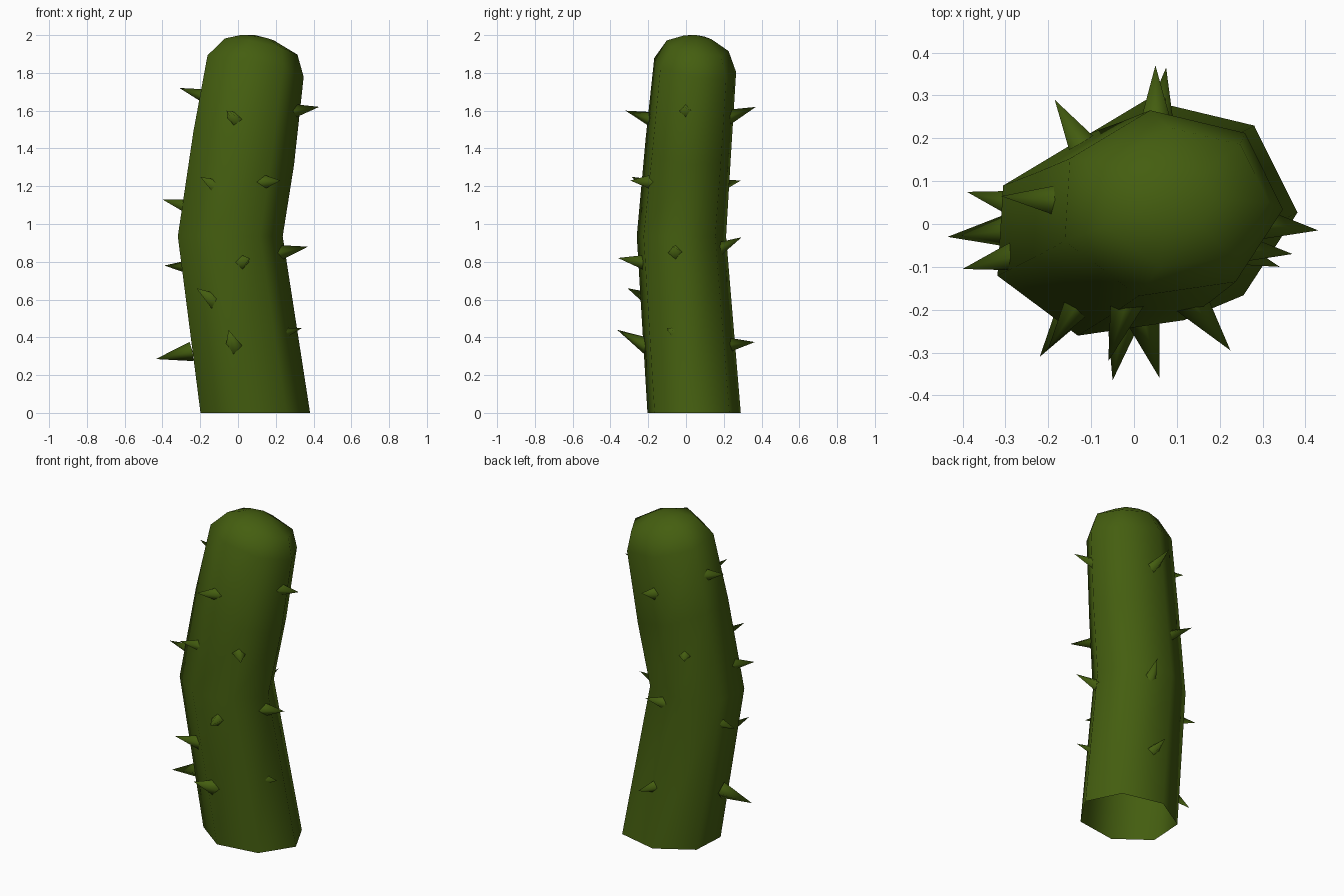
import bpy, bmesh, math
from mathutils import Vector, Matrix

cube = bpy.data.objects.get("Cube")
if cube:
    bpy.data.objects.remove(cube, do_unlink=True)

SIDES = 7
START = math.radians(-3)
FLATTEN = 0.84  # depth of the stem relative to its width

green = bpy.data.materials.new("cactus_green")
green.use_nodes = True
colour = (0.058, 0.112, 0.005, 1)
green.diffuse_color = colour
bsdf = green.node_tree.nodes["Principled BSDF"]
bsdf.inputs["Base Color"].default_value = colour
bsdf.inputs["Roughness"].default_value = 0.8


def finish(name, bm):
    """Turn a bmesh into a smooth green object."""
    mesh = bpy.data.meshes.new(name)
    for face in bm.faces:
        face.smooth = True
    bm.to_mesh(mesh)
    bm.free()
    mesh.materials.append(green)
    obj = bpy.data.objects.new(name, mesh)
    bpy.context.collection.objects.link(obj)
    return obj


# Stem sections: centre, radius, slope of the section along x and y
sections = [
    (Vector((0.08, 0.04, 0)), 0.302, 0, 0),
    (Vector((-0.052, -0.027, 0.935)), 0.289, 0, 0),
    (Vector((0.02, 0.01, 1.40)), 0.277, -0.32, -0.12),
    (Vector((0.083, 0.046, 1.83)), 0.265, -0.2, -0.16),
    (Vector((0.115, 0.06, 1.935)), 0.2, -0.2, -0.16),
    (Vector((0.1, 0.06, 1.985)), 0.09, -0.15, -0.12),
]


def axis_point(z):
    """Centre of the stem at a height."""
    for (a, *_), (b, *_) in zip(sections, sections[1:]):
        if z <= b.z:
            return a.lerp(b, (z - a.z) / (b.z - a.z))
    return sections[-1][0].copy()


# Bent stem, open underneath, with a rounded top
bm = bmesh.new()
rings = []
for centre, radius, slope_x, slope_y in sections:
    ring = []
    for i in range(SIDES):
        angle = START + math.tau * i / SIDES
        x = radius * math.cos(angle)
        y = radius * FLATTEN * math.sin(angle)
        ring.append(bm.verts.new(centre + Vector((x, y, x * slope_x + y * slope_y))))
    rings.append(ring)
for low, high in zip(rings, rings[1:]):
    for i in range(SIDES):
        j = (i + 1) % SIDES
        bm.faces.new((low[i], low[j], high[j], high[i]))
apex = bm.verts.new((0.09, 0.055, 2.0))
for i in range(SIDES):
    bm.faces.new((rings[-1][i], rings[-1][(i + 1) % SIDES], apex))
finish("stem", bm)

# Spines: tip position and how far the root lies below the tip
spines = {
    "right": [(-0.31, 0.065, 1.72, 0.06), (-0.40, -0.105, 1.13, 0.05),
              (-0.39, 0.075, 0.78, 0.01), (-0.435, -0.03, 0.285, -0.04)],
    "left": [(0.43, -0.015, 1.62, 0.03), (0.37, -0.07, 0.88, 0.04),
             (0.34, -0.10, 0.45, 0.05)],
    "front": [(-0.06, -0.32, 1.60, 0.06), (0.225, -0.295, 1.23, 0.01),
              (-0.20, -0.29, 1.25, 0.07), (0.06, -0.36, 0.82, 0.03),
              (-0.22, -0.31, 0.66, 0.08), (-0.05, -0.365, 0.44, 0.1)],
    "back": [(0.05, 0.37, 1.62, 0.07), (-0.185, 0.29, 1.23, 0.04),
             (0.075, 0.295, 0.93, 0.09), (0.075, 0.365, 0.375, 0.02)],
}
LENGTH = 0.19
for side, entries in spines.items():
    for number, (x, y, z, drop) in enumerate(entries, 1):
        tip = Vector((x, y, z))
        inward = (axis_point(z) - tip).normalized() * LENGTH
        root = tip + inward - Vector((0, 0, drop))
        out = tip - root
        turn = out.to_track_quat('Z', 'Y').to_matrix().to_4x4()
        bm = bmesh.new()
        bmesh.ops.create_cone(
            bm, cap_ends=False, segments=4, radius1=0.052, radius2=0,
            depth=out.length,
            matrix=Matrix.Translation((tip + root) / 2) @ turn)
        bmesh.ops.remove_doubles(bm, verts=bm.verts, dist=0.0001)
        finish(f"{side}_spine_{number}", bm)
